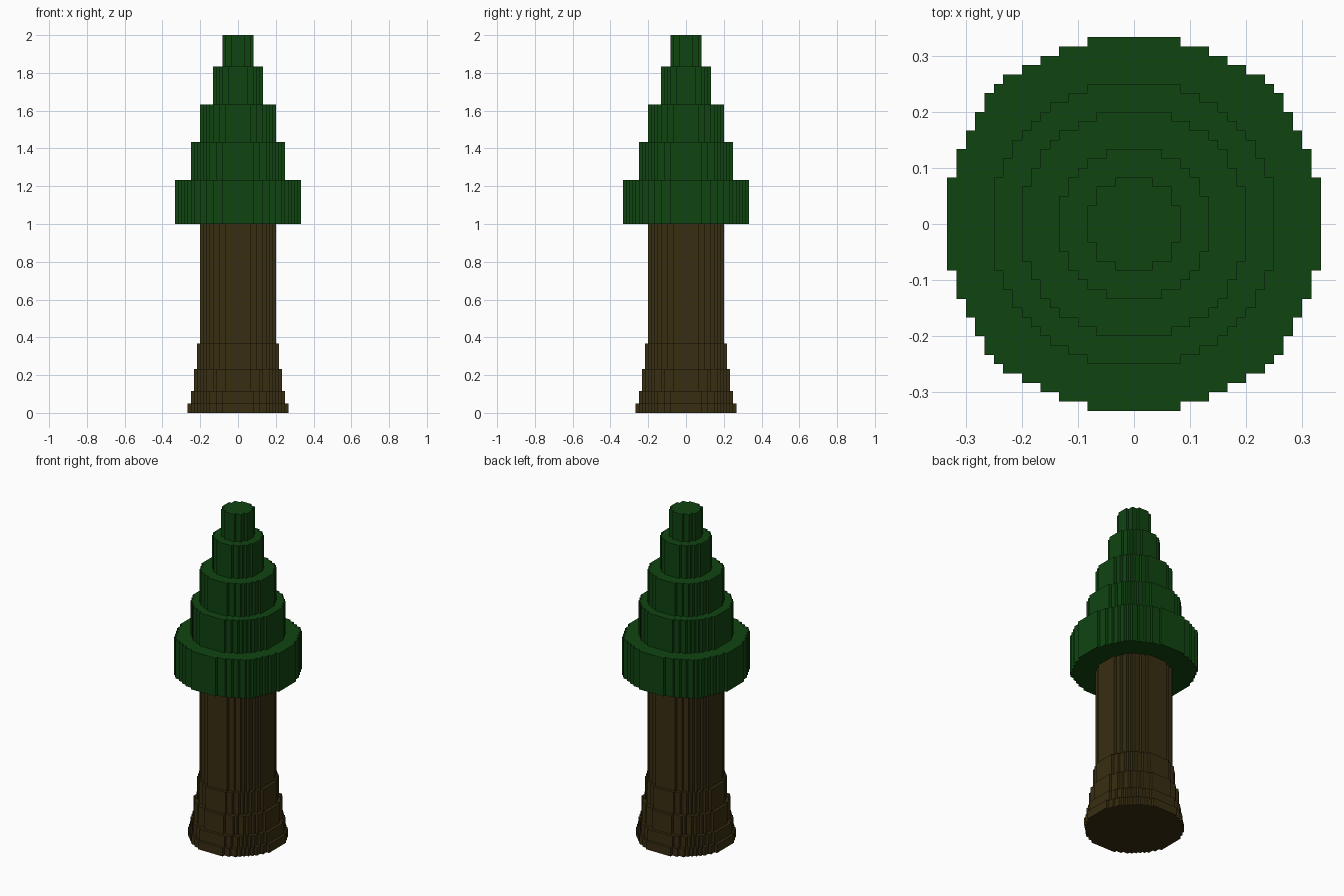
import bpy, bmesh
from mathutils import Vector

if "Cube" in bpy.data.objects:
    bpy.data.objects.remove(bpy.data.objects["Cube"])

V = 2.0 / 120  # size of one block


def material(name, rgb):
    m = bpy.data.materials.new(name)
    m.diffuse_color = (*rgb, 1.0)
    m.use_nodes = True
    m.node_tree.nodes["Principled BSDF"].inputs["Base Color"].default_value = m.diffuse_color
    return m


def widths(r):
    """Half width in blocks of each row of a blocky disc."""
    if r == 0:
        return []
    limit = r * r + 0.42 * r - 0.7
    rows = [sum((i + .5) ** 2 + (j + .5) ** 2 <= limit for i in range(r)) for j in range(r)]
    if r == 20:  # the widest disc bulges slightly at the diagonals
        rows[13:16] = [16, 15, 14]
    return rows


def quad(bm, pts, normal):
    f = bm.faces.new([bm.verts.new(Vector(p) * V) for p in pts])
    f.normal_update()
    if f.normal.dot(Vector(normal)) < 0:
        f.normal_flip()


def cap(bm, outer, inner, z, nz):
    """Flat disc or ring: the outer disc minus the inner one."""
    inner = inner + [0] * (len(outer) - len(inner))
    for j, (a, b) in enumerate(zip(inner, outer)):
        if b > a:
            for sx in (-1, 1):
                for sy in (-1, 1):
                    quad(bm, [(sx * a, sy * j, z), (sx * b, sy * j, z),
                              (sx * b, sy * (j + 1), z), (sx * a, sy * (j + 1), z)], (0, 0, nz))


def wall(bm, rows, z0, z1):
    """Stepped vertical wall around a disc."""
    for j, w in enumerate(rows):
        nxt = rows[j + 1] if j + 1 < len(rows) else 0
        for sx in (-1, 1):
            for sy in (-1, 1):
                x, y0, y1 = sx * w, sy * j, sy * (j + 1)
                quad(bm, [(x, y0, z0), (x, y1, z0), (x, y1, z1), (x, y0, z1)], (sx, 0, 0))
                if nxt < w:
                    n = sx * nxt
                    quad(bm, [(x, y1, z0), (n, y1, z0), (n, y1, z1), (x, y1, z1)], (0, sy, 0))


def tiers(name, radii, heights, below, above, mat):
    """Stack of shrinking discs; below/above are the radii hidden by neighbours."""
    bm = bmesh.new()
    discs = [widths(r) for r in radii]
    cap(bm, discs[0], widths(below), heights[0], -1)
    for k, d in enumerate(discs):
        wall(bm, d, heights[k], heights[k + 1])
        cover = discs[k + 1] if k + 1 < len(discs) else widths(above)
        cap(bm, d, cover, heights[k + 1], 1)
    bmesh.ops.remove_doubles(bm, verts=bm.verts, dist=1e-5)
    me = bpy.data.meshes.new(name)
    bm.to_mesh(me)
    bm.free()
    me.materials.append(mat)
    bpy.context.collection.objects.link(bpy.data.objects.new(name, me))


# Trunk with a flared foot
tiers("trunk", [16, 15, 14, 13, 12], [0, 3, 7, 14, 22, 60], 0, 12,
      material("bark brown", (0.040, 0.027, 0.0055)))

# Stepped cone of leaves
tiers("leaves", [20, 15, 12, 8, 5], [60, 74, 86, 98, 110, 120], 12, 0,
      material("leaf green", (0.005, 0.058, 0.0055)))
